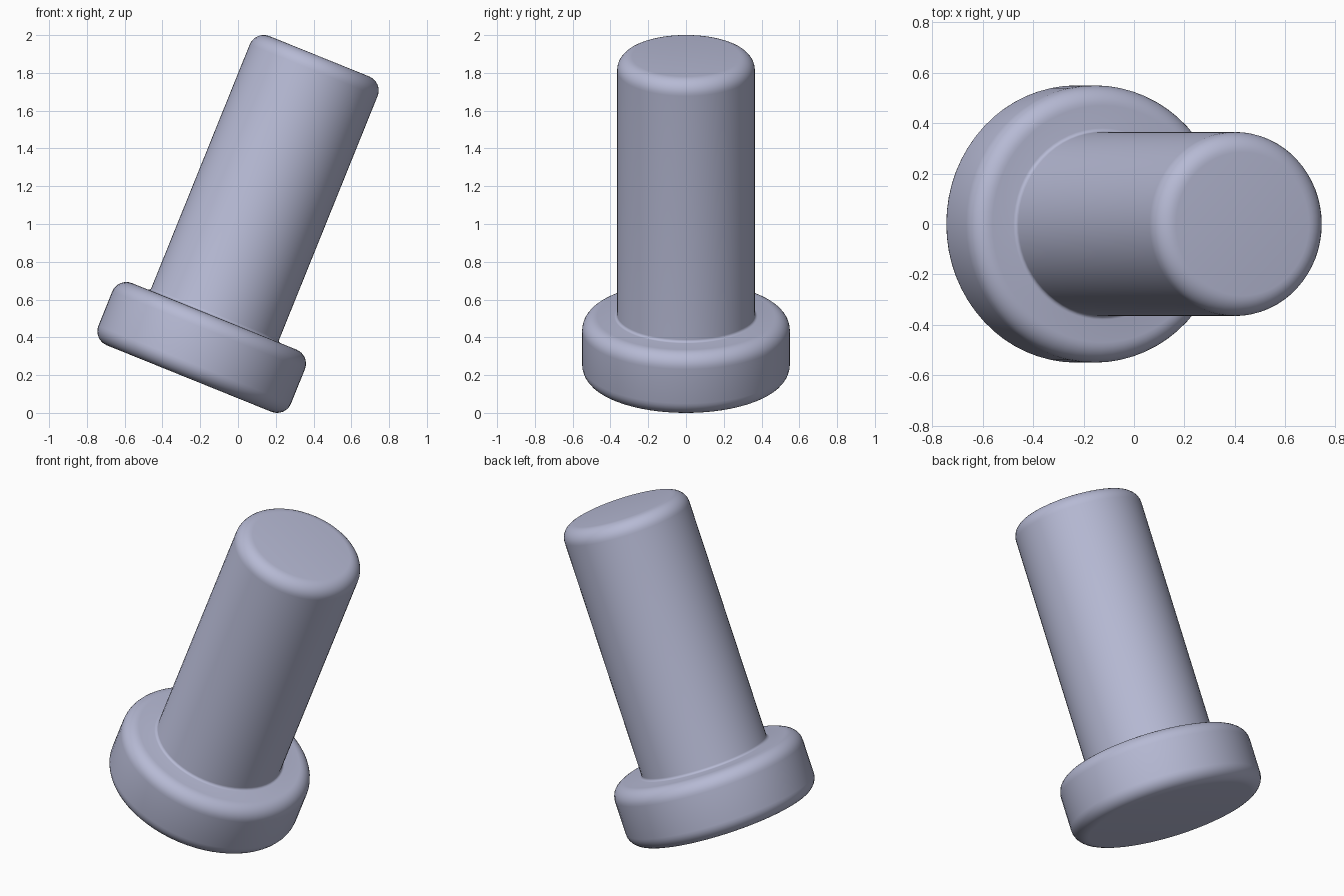
import bpy, bmesh, math
from mathutils import Matrix, Vector

cube = bpy.data.objects.get("Cube")
if cube:
    bpy.data.objects.remove(cube, do_unlink=True)

TILT = math.radians(22)
HEAD_R, STEM_R = 0.55, 0.365
HEAD_H, LENGTH = 0.355, 1.84
ROUND, JOINT = 0.08, 0.015
SIDES = 64


def arc(cx, cz, r, start, end, steps=8):
    """Points of a rounded corner in the radius/height plane."""
    angles = [math.radians(start + (end - start) * i / steps) for i in range(steps + 1)]
    return [(cx + r * math.cos(a), cz + r * math.sin(a)) for a in angles]


# Half profile from the bottom centre to the top centre
profile = [(0, 0)]
profile += arc(HEAD_R - ROUND, ROUND, ROUND, -90, 0)
profile += arc(HEAD_R - ROUND, HEAD_H - ROUND, ROUND, 0, 90)
profile += arc(STEM_R + JOINT, HEAD_H + JOINT, JOINT, 270, 180, 4)
profile += arc(STEM_R - ROUND, LENGTH - ROUND, ROUND, 0, 90)
profile += [(0, LENGTH)]

# Turn the profile into a solid, then lean it towards +x
bm = bmesh.new()
verts = [bm.verts.new((r, 0, z)) for r, z in profile]
edges = [bm.edges.new(pair) for pair in zip(verts, verts[1:])]
bmesh.ops.spin(bm, geom=verts + edges, cent=(0, 0, 0), axis=(0, 0, 1),
               angle=math.tau, steps=SIDES)
bmesh.ops.remove_doubles(bm, verts=bm.verts, dist=1e-4)
bmesh.ops.recalc_face_normals(bm, faces=bm.faces)
bmesh.ops.transform(bm, matrix=Matrix.Rotation(TILT, 4, 'Y'), verts=bm.verts)

# Centre it and stand it on the ground
xs = [v.co.x for v in bm.verts]
shift = Vector((-(min(xs) + max(xs)) / 2, 0, -min(v.co.z for v in bm.verts)))
bmesh.ops.translate(bm, vec=shift, verts=bm.verts)

mesh = bpy.data.meshes.new("headed_pin")
bm.to_mesh(mesh)
bm.free()
pin = bpy.data.objects.new("headed_pin", mesh)
bpy.context.collection.objects.link(pin)

# Blue grey colour
colour = (0.47, 0.49, 0.66, 1)
mat = bpy.data.materials.new("blue_grey")
mat.use_nodes = True
mat.diffuse_color = colour
mat.node_tree.nodes["Principled BSDF"].inputs["Base Color"].default_value = colour
mesh.materials.append(mat)

# Smooth shading with the flat ends kept crisp
bpy.ops.object.select_all(action='DESELECT')
pin.select_set(True)
bpy.context.view_layer.objects.active = pin
bpy.ops.object.shade_smooth_by_angle(angle=math.radians(30))
